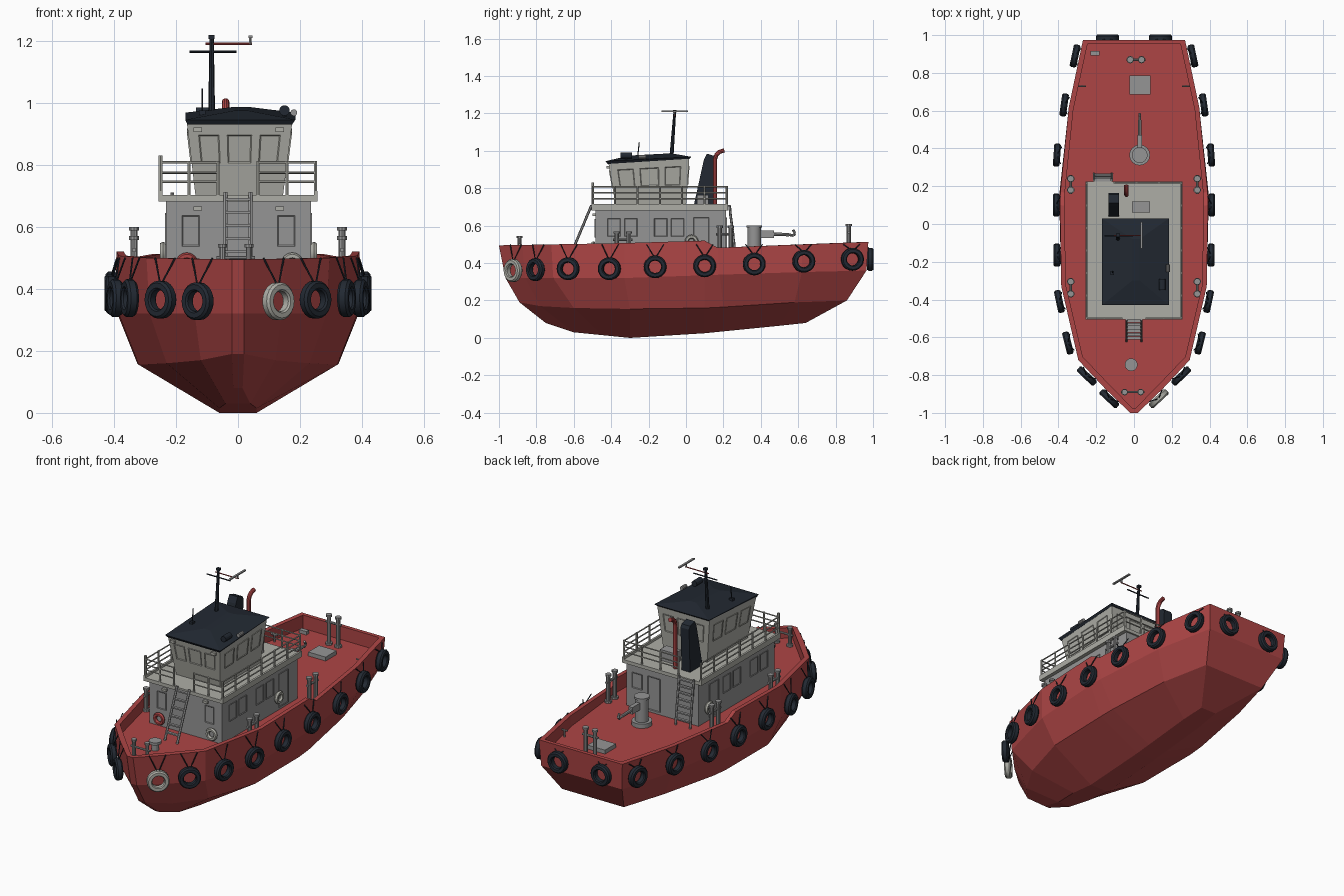
import bpy, bmesh, math
from mathutils import Vector, Matrix

if "Cube" in bpy.data.objects:
    bpy.data.objects.remove(bpy.data.objects["Cube"])


def material(name, rgb):
    m = bpy.data.materials.new(name)
    m.diffuse_color = (*rgb, 1)
    m.use_nodes = True
    m.node_tree.nodes["Principled BSDF"].inputs["Base Color"].default_value = m.diffuse_color
    return m


RED = material("red_paint", (0.42, 0.06, 0.06))
NAVY = material("dark_navy", (0.016, 0.022, 0.032))
PALE = material("pale_grey", (0.42, 0.42, 0.38))
GREY = material("mid_grey", (0.30, 0.30, 0.30))
DECK = 0.435


def finish(name, bm, mat, smooth=False):
    bmesh.ops.recalc_face_normals(bm, faces=bm.faces)
    me = bpy.data.meshes.new(name)
    bm.to_mesh(me)
    bm.free()
    me.materials.append(mat)
    if smooth:
        for p in me.polygons:
            p.use_smooth = True
        me.set_sharp_from_angle(angle=math.radians(35))
    ob = bpy.data.objects.new(name, me)
    bpy.context.collection.objects.link(ob)
    return ob


def rod(bm, a, b, r, n=8, r2=None):
    a, b = Vector(a), Vector(b)
    d = b - a
    m = Matrix.Translation((a + b) / 2) @ d.to_track_quat('Z', 'Y').to_matrix().to_4x4()
    bmesh.ops.create_cone(bm, cap_ends=True, segments=n, radius1=r,
                          radius2=r if r2 is None else r2, depth=d.length, matrix=m)


def box(bm, lo, hi):
    lo, hi = Vector(lo), Vector(hi)
    bmesh.ops.create_cube(bm, size=1, matrix=Matrix.Translation((lo + hi) / 2)
                          @ Matrix.Diagonal((*(hi - lo), 1)))


def loft(bm, rings, caps=True):
    vs = [[bm.verts.new(p) for p in r] for r in rings]
    n = len(vs[0])
    for a, b in zip(vs, vs[1:]):
        for i in range(n):
            bm.faces.new((a[i], a[(i + 1) % n], b[(i + 1) % n], b[i]))
    if caps:
        bm.faces.new(vs[0])
        bm.faces.new(vs[-1])
    return vs


def ring(bm, centre, axis, profile, n=20):
    """Spin a closed (radius, height) profile about an axis."""
    m = Matrix.Translation(centre) @ Vector(axis).to_track_quat('Z', 'Y').to_matrix().to_4x4()
    rings = []
    for k in range(n + 1):
        a = 2 * math.pi * k / n
        rings.append([m @ Vector((r * math.cos(a), r * math.sin(a), h)) for r, h in profile])
    loft(bm, rings, caps=False)
    bmesh.ops.remove_doubles(bm, verts=bm.verts, dist=1e-5)


def panel(bm, wall, u0, u1, v0, v1, out=0.004):
    """Framed window or door on a wall given by its corners bl, br, tr, tl."""
    bl, br, tr, tl = map(Vector, wall)
    n = (br - bl).cross(tl - bl).normalized()
    pts = [bl.lerp(br, u).lerp(tl.lerp(tr, u), v)
           for u, v in ((u0, v0), (u1, v0), (u1, v1), (u0, v1))]
    vs = loft(bm, [[p - n * 0.004 for p in pts], [p + n * out for p in pts]])
    front = [f for f in vs[1][0].link_faces if all(v in vs[1] for v in f.verts)]
    bm.normal_update()
    for f in front:
        if f.normal.dot(n) < 0:
            f.normal_flip()
    bmesh.ops.inset_individual(bm, faces=front, thickness=0.005, depth=-0.003)


# Hull: each station lists keel, chine, knuckle and gunwale points
stations = [
    ((.015, -.75, .08), (.02, -.89, .19), (.02, -.965, .32), (.02, -1, .495)),
    ((.04, -.60, .03), (.12, -.78, .17), (.14, -.86, .32), (.15, -.875, .497)),
    ((.06, -.45, .015), (.23, -.60, .16), (.285, -.71, .32), (.295, -.72, .50)),
    ((.06, -.30, 0), (.32, -.30, .155), (.385, -.33, .32), (.385, -.33, .507)),
    ((.06, .10, .025), (.325, .10, .16), (.395, .10, .335), (.392, .10, .52)),
    ((.06, .20, .035), (.32, .20, .165), (.393, .18, .338), (.39, .17, .482)),
    ((.06, .50, .065), (.27, .58, .19), (.345, .62, .352), (.345, .62, .50)),
    ((.05, .64, .08), (.20, .86, .20), (.262, .965, .36), (.27, .975, .513)),
]
sections = []
for s in stations:
    x, y, z = s[3]
    xi, yi = max(x - .024, .006), y * .977
    sections.append([*s, (xi, yi, z), (xi, yi, DECK)])
bm = bmesh.new()
hull = loft(bm, [h + [(-x, y, z) for x, y, z in reversed(h)] for h in sections], caps=False)
for e in (hull[0], hull[-1]):
    for i in range(5):
        bm.faces.new((e[i], e[i + 1], e[10 - i], e[11 - i]))
finish("hull", bm, RED)

# Tyre fenders with their ropes; the starboard bow tyre is pale
TYRE = [(.033, -.012), (.038, -.018), (.054, -.018), (.061, -.010),
        (.061, .010), (.054, .018), (.038, .018), (.033, .012)]
fenders = [(.13, -.925, .36, -47), (.25, -.805, .365, -46), (.35, -.63, .37, -14),
           (.395, -.41, .37, -12), (.408, -.165, .38, -1), (.412, .10, .385, 0),
           (.408, .365, .395, 4), (.37, .63, .41, 8), (.312, .89, .42, 12), (.14, .985, .42, 90)]
tyres, pale, ropes = bmesh.new(), bmesh.new(), bmesh.new()
for side in (1, -1):
    for i, (x, y, z, deg) in enumerate(fenders):
        a = math.radians(deg)
        n = Vector((side * math.cos(a), math.sin(a), 0))
        t = Vector((-n.y, n.x, 0))
        c = Vector((side * x, y, z))
        ring(pale if i == 0 and side == 1 else tyres, c, n, TYRE)
        for s in (-1, 1):
            rod(ropes, c + Vector((0, 0, .045)), c - n * .022 + t * s * .045 + Vector((0, 0, .50 - z)), .003, 5)
finish("tyre_fenders", tyres, NAVY, True)
finish("pale_fender", pale, PALE, True)
finish("fender_ropes", ropes, NAVY)

# Deckhouse and upper deck
bm = bmesh.new()
box(bm, (-.232, -.485, DECK - .005), (.235, .215, .69))
finish("deckhouse", bm, GREY)
bm = bmesh.new()
box(bm, (-.257, -.505, .682), (.257, .225, .702))
for s in (-1, 1):
    box(bm, (s * .251 - .006, -.505, .70), (s * .251 + .006, .225, .715))
finish("upper_deck", bm, PALE)

# Walls as bottom-left, bottom-right, top-right, top-left seen from outside


def walls(lo, hi):
    c = [[(r[0], r[2], r[4]), (r[1], r[2], r[4]), (r[1], r[3], r[5]), (r[0], r[3], r[5])] for r in (lo, hi)]
    return [(c[0][i], c[0][(i + 1) % 4], c[1][(i + 1) % 4], c[1][i]) for i in range(4)]


front, right, back, left = walls((-.232, .235, -.485, .215, DECK, DECK), (-.232, .235, -.485, .215, .69, .69))
bm = bmesh.new()
for u in (.11, .77):
    panel(bm, front, u, u + .12, .40, .79)
for y in (-.42, -.33, -.17, -.08):
    u = (y + .485) / .70
    panel(bm, right, u, u + .10, .42, .80)
    panel(bm, left, .90 - u, 1 - u, .42, .80)
for wall, u in ((right, .75), (left, .14), (back, .30)):
    panel(bm, wall, u, u + (.12 if wall != back else .17), .06, .82)
panel(bm, back, .08, .22, .45, .80)
finish("deckhouse_windows_and_doors", bm, GREY)

# Flared wheelhouse with windows
lo, hi = (-.137, .145, -.375, 0, .70, .70), (-.165, .175, -.415, .018, .937, .965)
wh = walls(lo, hi)
bm = bmesh.new()
loft(bm, [[w[0] for w in wh], [w[3] for w in wh]])
finish("wheelhouse", bm, PALE)
bm = bmesh.new()
for wall in wh:
    for u0, u1 in ((.10, .30), (.38, .62), (.70, .90)):
        panel(bm, wall, u0, u1, .45, .83)
for x in (-.13, .135):
    box(bm, (x - .014, -.425, .905), (x + .014, -.40, .92))
    box(bm, (x - .014, -.50, .652), (x + .014, -.484, .665))
finish("wheelhouse_windows_and_lamps", bm, PALE)

# Hipped roof
bm = bmesh.new()
loft(bm, [[(-.163, -.42, .93), (.175, -.42, .93), (.175, .02, .958), (-.163, .02, .958)],
          [(-.170, -.43, .945), (.185, -.43, .945), (.185, .03, .968), (-.170, .03, .968)],
          [(-.01, -.30, .975), (.03, -.30, .975), (.03, -.08, .987), (-.01, -.08, .987)]])
finish("wheelhouse_roof", bm, NAVY)

# Upper deck railings, open for the two ladders
bm = bmesh.new()
R = .25
runs = [((-.065, -.498), (-R, -.498), 2), ((-R, -.498), (-R, .218), 6), ((.065, -.498), (R, -.498), 2),
        ((R, -.498), (R, .218), 6), ((R, .218), (-.105, .218), 3)]
for (ax, ay), (bx, by), n in runs:
    for z in (.745, .775, .808):
        rod(bm, (ax, ay, z), (bx, by, z), .004, 6)
    for k in range(n + 1):
        x, y = ax + (bx - ax) * k / n, ay + (by - ay) * k / n
        rod(bm, (x, y, .70), (x, y, .812), .0055, 6)
rod(bm, (-R, -.498, .70), (-R, -.498, .83), .007, 6)
finish("railings", bm, PALE)

# Ladders
bm = bmesh.new()
for cx, hw, y0, y1, n in ((0, .04, -.62, -.505, 6), (-.165, .047, .265, .232, 7)):
    for s in (-1, 1):
        rod(bm, (cx + s * hw, y0, DECK), (cx + s * hw, y1, .71), .007, 6)
    for k in range(1, n + 1):
        f = k / (n + .5)
        y, z = y0 + (y1 - y0) * f, DECK + (.71 - DECK) * f
        box(bm, (cx - hw, y - .008, z - .004), (cx + hw, y + .008, z + .004))
finish("ladders", bm, GREY)

# Life rings
for name, mat, spots in (
        ("red_life_ring", RED, [((-.165, -.495, .48), (0, -1, 0))]),
        ("pale_life_rings", PALE, [((.175, -.495, .48), (0, -1, 0)), ((.245, .03, .515), (1, 0, 0)),
                                   ((-.242, .13, .515), (-1, 0, 0))])):
    bm = bmesh.new()
    for c, ax in spots:
        ring(bm, c, ax, [(.026 + .011 * math.cos(k * math.pi / 3), .011 * math.sin(k * math.pi / 3)) for k in range(6)], 16)
    finish(name, bm, mat, True)

# Funnel, exhaust pipe and upper deck locker
bm = bmesh.new()
side = [(.04, .70), (.155, .70), (.165, .955), (.155, .972), (.112, .985), (.095, .95)]
loft(bm, [[(x, y, z) for y, z in side] for x in (-.135, -.08)])
finish("funnel", bm, NAVY)
bm = bmesh.new()
path = [(.155, .70), (.155, .955), (.163, .98), (.18, .995), (.205, 1.003)]
loft(bm, [[(-.04 + .012 * math.cos(a), y + .012 * math.sin(a) * math.cos(t), z + .012 * math.sin(a) * -math.sin(t))
           for a in [k * math.pi / 5 for k in range(10)]]
          for (y, z), t in zip(path, (0, .15, .65, 1.0, 1.3))])
finish("exhaust_pipe", bm, RED, True)
bm = bmesh.new()
box(bm, (-.01, .06, .70), (.085, .12, .765))
finish("upper_deck_locker", bm, GREY)

# Mast, aerials, radar and searchlights
bm = bmesh.new()
rod(bm, (-.085, -.078, .965), (-.085, -.06, 1.21), .011, 8, .007)
box(bm, (-.095, -.07, 1.205), (-.075, -.05, 1.218))
rod(bm, (-.157, -.063, 1.165), (-.005, -.063, 1.165), .004, 6)
rod(bm, (-.115, -.26, .955), (-.115, -.25, 1.045), .003, 6)
box(bm, (-.125, -.27, .95), (-.105, -.25, .975))
rod(bm, (.15, -.35, .975), (.15, -.29, .975), .017, 12)
rod(bm, (.15, -.32, .94), (.15, -.32, .97), .006)
finish("mast_and_aerials", bm, NAVY)
bm = bmesh.new()
rod(bm, (-.105, -.06, 1.19), (.045, -.06, 1.19), .0035, 6)
finish("radar_arm", bm, RED)
bm = bmesh.new()
rod(bm, (.04, -.06, 1.188), (.04, -.06, 1.212), .005, 6)
box(bm, (.034, -.13, 1.209), (.046, .01, 1.216))
rod(bm, (.18, -.255, .968), (.18, -.215, .968), .011, 10)
finish("radar_and_small_lamp", bm, GREY)

# Bollards: pairs of posts with caps and a cross bar
bm = bmesh.new()
pairs = [((-.05, -.89), (.035, -.89), .545, .010), ((-.02, .87), (.04, .87), .61, .012)]
for s in (-1, 1):
    pairs += [((s * .335, -.37), (s * .335, -.305), .57, .012), ((s * .335, .18), (s * .335, .24), .60, .012)]
for a, b, top, r in pairs:
    for p in (a, b):
        rod(bm, (*p, DECK), (*p, top), r, 10)
        rod(bm, (*p, top - .012), (*p, top), r + .005, 10)
        rod(bm, (*p, DECK), (*p, DECK + .012), r + .008, 10)
    d = (Vector(b) - Vector(a)).normalized() * .02
    rod(bm, (*(Vector(a) - d), top - .045), (*(Vector(b) + d), top - .045), r * .6)
finish("bollards", bm, GREY)

# Towing post with hook arm
bm = bmesh.new()
for z0, z1, r in ((DECK, .46, .055), (.46, .59, .036), (.59, .602, .042)):
    rod(bm, (.03, .365, z0), (.03, .365, z1), r, 16)
box(bm, (.018, .39, .535), (.042, .47, .575))
rod(bm, (.03, .46, .555), (.03, .55, .552), .009)
hook = [(.55, .552), (.575, .547), (.583, .56), (.572, .578)]
for p, q in zip(hook, hook[1:]):
    rod(bm, (.03, *p), (.03, *q), .007)
finish("towing_post", bm, GREY, True)

# Bow capstan, hatch, small vent box and cleats
bm = bmesh.new()
rod(bm, (-.015, -.745, DECK), (-.015, -.745, .475), .02, 14)
rod(bm, (-.015, -.745, .475), (-.015, -.745, .49), .034, 14)
box(bm, (-.025, .685, DECK), (.088, .785, .458))
box(bm, (-.23, .893, DECK), (-.183, .917, .455))
for s in (-1, 1):
    rod(bm, (s * .255, .73, .475), (s * .295, .73, .475), .005, 6)
    rod(bm, (s * .275, .73, DECK), (s * .275, .73, .475), .006, 6)
finish("deck_fittings", bm, GREY)
